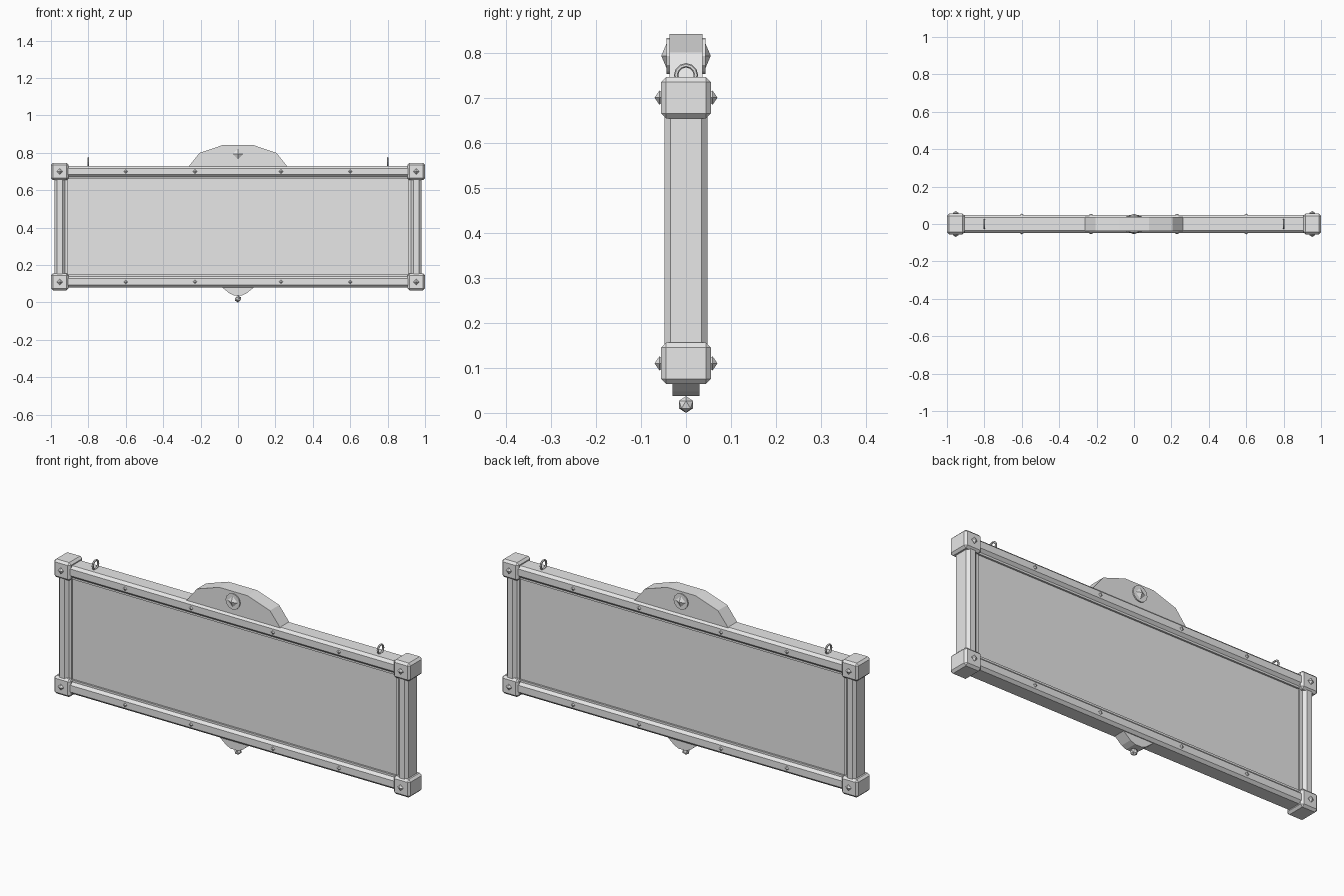
import bpy, bmesh
from math import pi
from mathutils import Matrix, Vector

cube = bpy.data.objects.get("Cube")
if cube:
    bpy.data.objects.remove(cube, do_unlink=True)

grey = bpy.data.materials.new("plain grey")
grey.use_nodes = True
COLOUR = (0.8, 0.8, 0.8, 1)
grey.diffuse_color = COLOUR
grey.node_tree.nodes["Principled BSDF"].inputs["Base Color"].default_value = COLOUR


def finish(name, bm):
    bmesh.ops.recalc_face_normals(bm, faces=bm.faces)
    mesh = bpy.data.meshes.new(name)
    bm.to_mesh(mesh)
    bm.free()
    mesh.materials.append(grey)
    obj = bpy.data.objects.new(name, mesh)
    bpy.context.collection.objects.link(obj)
    return obj


def box(name, centre, size, bevel=0.0, along=None):
    """Box, chamfered on every edge or only on those along one axis."""
    bm = bmesh.new()
    bmesh.ops.create_cube(bm, size=1, matrix=Matrix.Translation(centre) @ Matrix.Diagonal((*size, 1)))
    if bevel:
        edges = [e for e in bm.edges if along is None
                 or abs((e.verts[0].co - e.verts[1].co)[along]) > size[along] / 2]
        bmesh.ops.bevel(bm, geom=edges, offset=bevel, segments=1, affect="EDGES")
    return finish(name, bm)


def plate(name, outline, half_depth):
    """Extrude an x-z outline, mirrored across x = 0, through y."""
    points = outline + [(-x, z) for x, z in reversed(outline)]
    bm = bmesh.new()
    face = bm.faces.new([bm.verts.new((x, -half_depth, z)) for x, z in points])
    moved = bmesh.ops.extrude_face_region(bm, geom=[face])["geom"]
    bmesh.ops.translate(bm, vec=(0, 2 * half_depth, 0),
                        verts=[g for g in moved if isinstance(g, bmesh.types.BMVert)])
    return finish(name, bm)


def cone(name, x, y, z, side, r1, r2, depth, sides):
    """Cone or disc whose base sits at y and which points out along side * y."""
    bm = bmesh.new()
    m = Matrix.Translation((x, y + side * depth / 2, z)) @ Matrix.Rotation(side * -pi / 2, 4, "X")
    bmesh.ops.create_cone(bm, cap_ends=True, segments=sides, radius1=r1, radius2=r2,
                          depth=depth, matrix=m)
    bmesh.ops.remove_doubles(bm, verts=bm.verts, dist=1e-5)
    return finish(name, bm)


def stud(name, x, z, face_y, radius, height):
    for side, word in ((-1, "front"), (1, "back")):
        cone(f"{word}_{name}", x, side * face_y, z, side, radius * 0.7, radius, height * 0.3, 4)
        cone(f"{word}_{name}_point", x, side * (face_y + height * 0.3), z, side,
             radius, 0, height * 0.7, 4)


POST_X, TOP_Z, LOW_Z = 0.953, 0.70, 0.11
MID_Z = (TOP_Z + LOW_Z) / 2

# Recessed board
box("sign_board", (0, 0, MID_Z), (1.86, 0.05, 0.55))

# Rails with an inner lip and studs
for word, z, inward in (("top", TOP_Z, -1), ("bottom", LOW_Z, 1)):
    box(f"{word}_rail", (0, 0, z), (1.86, 0.094, 0.06), 0.013, 0)
    box(f"{word}_lip", (0, 0, z + inward * 0.026), (1.86, 0.068, 0.028))
    for x in (-0.6, -0.23, 0.23, 0.6):
        stud(f"{word}_rail_stud", x, z, 0.046, 0.011, 0.009)

for word, s in (("left", 1), ("right", -1)):
    # Side posts
    box(f"{word}_post", (s * POST_X, 0, MID_Z), (0.056, 0.096, 0.56), 0.014, 2)
    box(f"{word}_lip", (s * (POST_X - 0.029), 0, MID_Z), (0.028, 0.068, 0.56))
    # Corner blocks
    for level, z in (("top", TOP_Z), ("bottom", LOW_Z)):
        box(f"{word}_{level}_corner", (s * POST_X, 0, z), (0.094, 0.11, 0.092), 0.011)
        stud(f"{word}_{level}_corner_stud", s * POST_X, z, 0.054, 0.016, 0.016)
    # Hanging rings
    bpy.ops.mesh.primitive_torus_add(location=(s * 0.8, 0, 0.75), rotation=(0, pi / 2, 0),
                                     major_segments=12, minor_segments=6,
                                     major_radius=0.022, minor_radius=0.005)
    ring = bpy.context.object
    ring.name = f"{word}_hanging_ring"
    ring.data.materials.append(grey)

# Crest with a medallion on each face
plate("crest", [(0.265, 0.725), (0.205, 0.80), (0.08, 0.842)], 0.037)
for side, word in ((-1, "front"), (1, "back")):
    cone(f"{word}_medallion", 0, side * 0.036, 0.793, side, 0.04, 0.04, 0.007, 12)
    cone(f"{word}_medallion_point", 0, side * 0.043, 0.793, side, 0.028, 0, 0.012, 4)

# Lower pendant and its ball
plate("pendant", [(0.02, 0.037), (0.045, 0.048), (0.09, 0.085)], 0.03)
bm = bmesh.new()
bmesh.ops.create_icosphere(bm, subdivisions=1, radius=0.0185,
                           matrix=Matrix.Translation((0, 0, 0.0185)))
finish("pendant_ball", bm)
